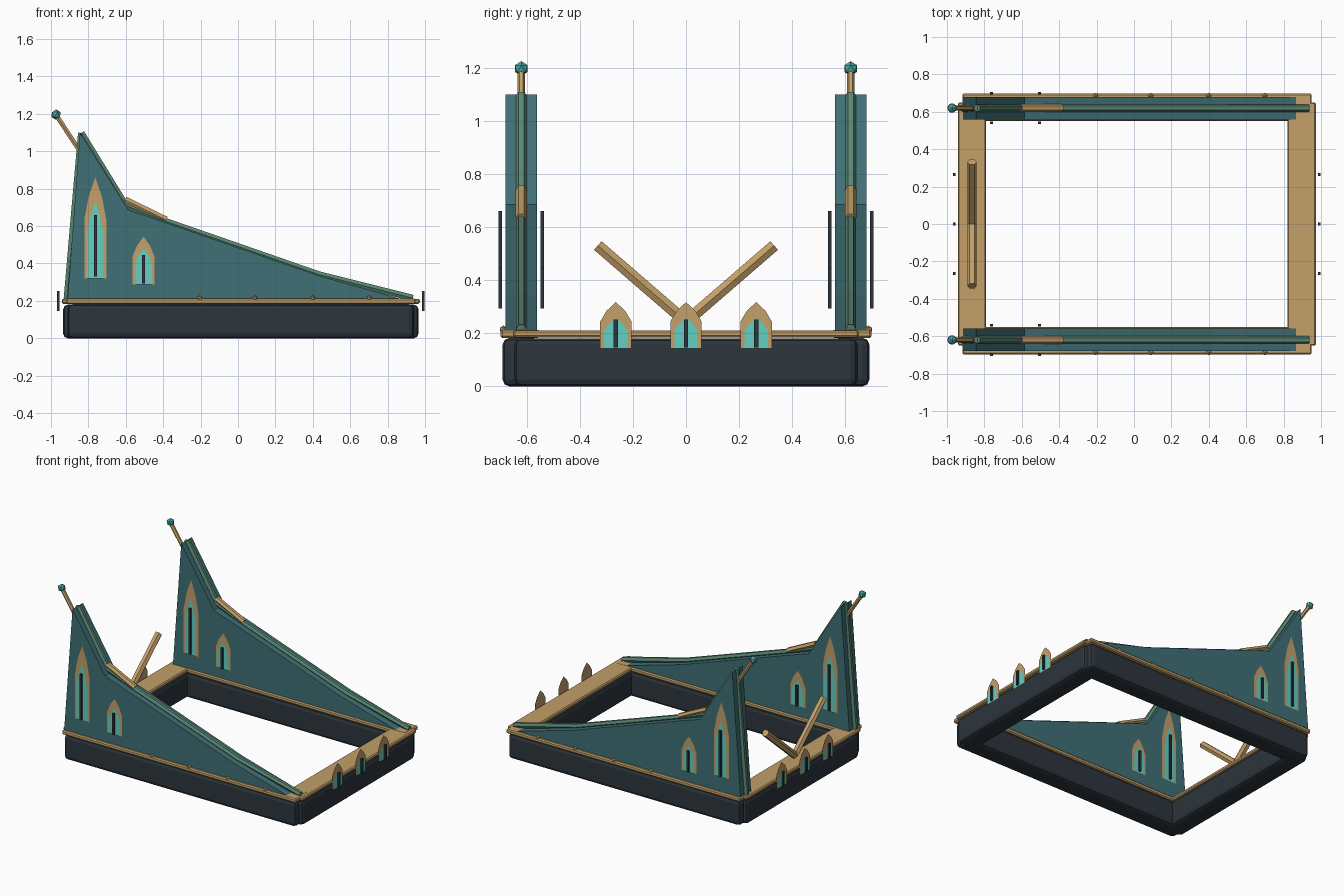
import bpy, bmesh, math
from mathutils import Vector

if "Cube" in bpy.data.objects:
    bpy.data.objects.remove(bpy.data.objects["Cube"])


def material(name, rgb):
    m = bpy.data.materials.new(name)
    m.diffuse_color = (*rgb, 1)
    m.use_nodes = True
    m.node_tree.nodes["Principled BSDF"].inputs["Base Color"].default_value = m.diffuse_color
    return m


DARK = material("dark_stone", (0.025, 0.035, 0.045))
GOLD = material("aged_gold", (0.55, 0.35, 0.14))
TEAL = material("teal_panel", (0.05, 0.16, 0.18))
GREEN = material("green_ridge", (0.10, 0.24, 0.17))
GLASS = material("glass", (0.13, 0.63, 0.56))
ORB = material("orb_teal", (0.07, 0.40, 0.37))


def finish(name, bm, mat):
    mesh = bpy.data.meshes.new(name)
    bm.to_mesh(mesh)
    bm.free()
    mesh.materials.append(mat)
    ob = bpy.data.objects.new(name, mesh)
    bpy.context.collection.objects.link(ob)
    return ob


def box(name, lo, hi, mat, bevel=0, segments=2):
    bm = bmesh.new()
    bmesh.ops.create_cube(bm, size=1)
    for v in bm.verts:
        v.co = Vector([(a + b) / 2 + c * (b - a) for a, b, c in zip(lo, hi, v.co)])
    if bevel:
        bmesh.ops.bevel(bm, geom=bm.edges[:], offset=bevel, segments=segments,
                        profile=0.5, affect='EDGES')
    return finish(name, bm, mat)


def rod(name, a, b, r, mat, sides=6):
    """Faceted rod with two of its corners pointing sideways."""
    a, b = Vector(a), Vector(b)
    d = (b - a).normalized()
    u = d.cross(Vector((0, 0, 1))).normalized()
    w = u.cross(d)
    bm = bmesh.new()
    rings = []
    for p in (a, b):
        rings.append([bm.verts.new(p + r * (u * math.cos(t) + w * math.sin(t)))
                      for t in (2 * math.pi * i / sides for i in range(sides))])
    bm.faces.new(rings[0])
    bm.faces.new(rings[1][::-1])
    for i in range(sides):
        j = (i + 1) % sides
        bm.faces.new((rings[0][i], rings[1][i], rings[1][j], rings[0][j]))
    bmesh.ops.recalc_face_normals(bm, faces=bm.faces[:])
    return finish(name, bm, mat)


def ball(name, c, r, mat, level=1):
    bm = bmesh.new()
    bmesh.ops.create_icosphere(bm, subdivisions=level, radius=r)
    bmesh.ops.translate(bm, verts=bm.verts[:], vec=c)
    return finish(name, bm, mat)


def arch(name, place, depth, half, z0, z1, mat, normal):
    """Flat pointed arch; place(s, depth, z) maps it onto a wall."""
    h = z1 - z0
    right = [(half, 0), (half, 0.58 * h), (half * 0.6, 0.81 * h)]
    pts = right + [(0, h)] + [(-s, z) for s, z in reversed(right)]
    bm = bmesh.new()
    f = bm.faces.new([bm.verts.new(place(s, depth, z0 + z)) for s, z in pts])
    f.normal_update()
    if f.normal.dot(normal) < 0:
        f.normal_flip()
    finish(name, bm, mat)


def window(name, place, z0, z_frame, z_glass, bar):
    normal = Vector(place(0, 1, 0)) - Vector(place(0, 0, 0))
    arch(name + "_frame", place, 0.006, 0.059, z0, z_frame, GOLD, normal)
    arch(name + "_glass", place, 0.011, 0.044, z0, z_glass, GLASS, normal)
    p, q = place(-0.008, 0.013, bar[0]), place(0.008, 0.025, bar[1])
    box(name + "_mullion", [min(c) for c in zip(p, q)],
        [max(c) for c in zip(p, q)], DARK)


# Base frame and gold trim, four rails each
for sy, side in ((-1, "front"), (1, "back")):
    ys = sorted((sy * 0.55, sy * 0.69))
    box(side + "_base_rail", (-0.91, ys[0], 0), (0.94, ys[1], 0.182), DARK, 0.025)
    ys = sorted((sy * 0.55, sy * 0.698))
    box(side + "_trim_rail", (-0.918, ys[0], 0.182), (0.95, ys[1], 0.212), GOLD, 0.007, 1)
for x0, x1, side in ((-0.935, -0.79, "left"), (0.82, 0.965, "right")):
    box(side + "_base_rail", (x0, -0.645, 0), (x1, 0.645, 0.18), DARK, 0.025)
    e = -0.007 if side == "left" else 0.007
    box(side + "_trim_rail", (x0 + min(e, 0), -0.65, 0.184),
        (x1 + max(e, 0), 0.65, 0.211), GOLD, 0.007, 1)

# Swept side panels with ridges, spikes, rivets and windows
profile = [(-0.912, 0.2), (-0.845, 1.098), (-0.585, 0.685), (-0.42, 0.63),
           (0.43, 0.335), (0.89, 0.205)]
ridge = [(-0.915, 0.21), (-0.838, 1.098), (-0.60, 0.71), (-0.42, 0.637),
         (0.435, 0.340), (0.935, 0.215)]
for sy, side in ((-1, "front"), (1, "back")):
    yc = sy * 0.62
    bm = bmesh.new()
    f = bm.faces.new([bm.verts.new((x, yc - 0.06, z)) for x, z in profile])
    ext = bmesh.ops.extrude_face_region(bm, geom=[f], use_keep_orig=True)
    bmesh.ops.translate(bm, vec=(0, 0.12, 0), verts=[
        g for g in ext["geom"] if isinstance(g, bmesh.types.BMVert)])
    bmesh.ops.recalc_face_normals(bm, faces=bm.faces[:])
    finish(side + "_panel", bm, TEAL)

    for i, (p, q) in enumerate(zip(ridge, ridge[1:])):
        rod(f"{side}_ridge_{i}", (p[0], yc, p[1]), (q[0], yc, q[1]), 0.02, GREEN)
    rod(side + "_valley_brace", (-0.605, yc, 0.74), (-0.385, yc, 0.633), 0.021, GOLD)
    rod(side + "_spike", (-0.845, yc, 1.0), (-0.97, yc, 1.19), 0.014, GOLD)
    ball(side + "_orb", (-0.973, yc, 1.196), 0.028, ORB)
    for i, x in enumerate((-0.205, 0.09, 0.40, 0.70)):
        ball(f"{side}_rivet_{i}", (x, sy * 0.687, 0.214), 0.015, GOLD)

    for out, face in ((sy, "outer"), (-sy, "inner")):
        def wall(xc):
            return lambda s, d, z: (xc + s, yc + out * (0.06 + d), z)
        window(f"{side}_{face}_tall_window", wall(-0.763), 0.32, 0.86, 0.73, (0.33, 0.66))
        window(f"{side}_{face}_short_window", wall(-0.505), 0.287, 0.543, 0.48, (0.293, 0.445))

# Three small windows on each end
for sx, x, side in ((-1, -0.942, "left"), (1, 0.972, "right")):
    for i, y in enumerate((-0.264, 0, 0.264)):
        window(f"{side}_end_window_{i}",
               lambda s, d, z: (x + sx * d, y + s, z),
               0.142, 0.317, 0.257, (0.147, 0.252))

# Crossed V beams on the left end
for sy, side in ((-1, "front"), (1, "back")):
    rod(side + "_v_beam", (-0.866, 0, 0.243), (-0.866, sy * 0.332, 0.53), 0.025, GOLD)
